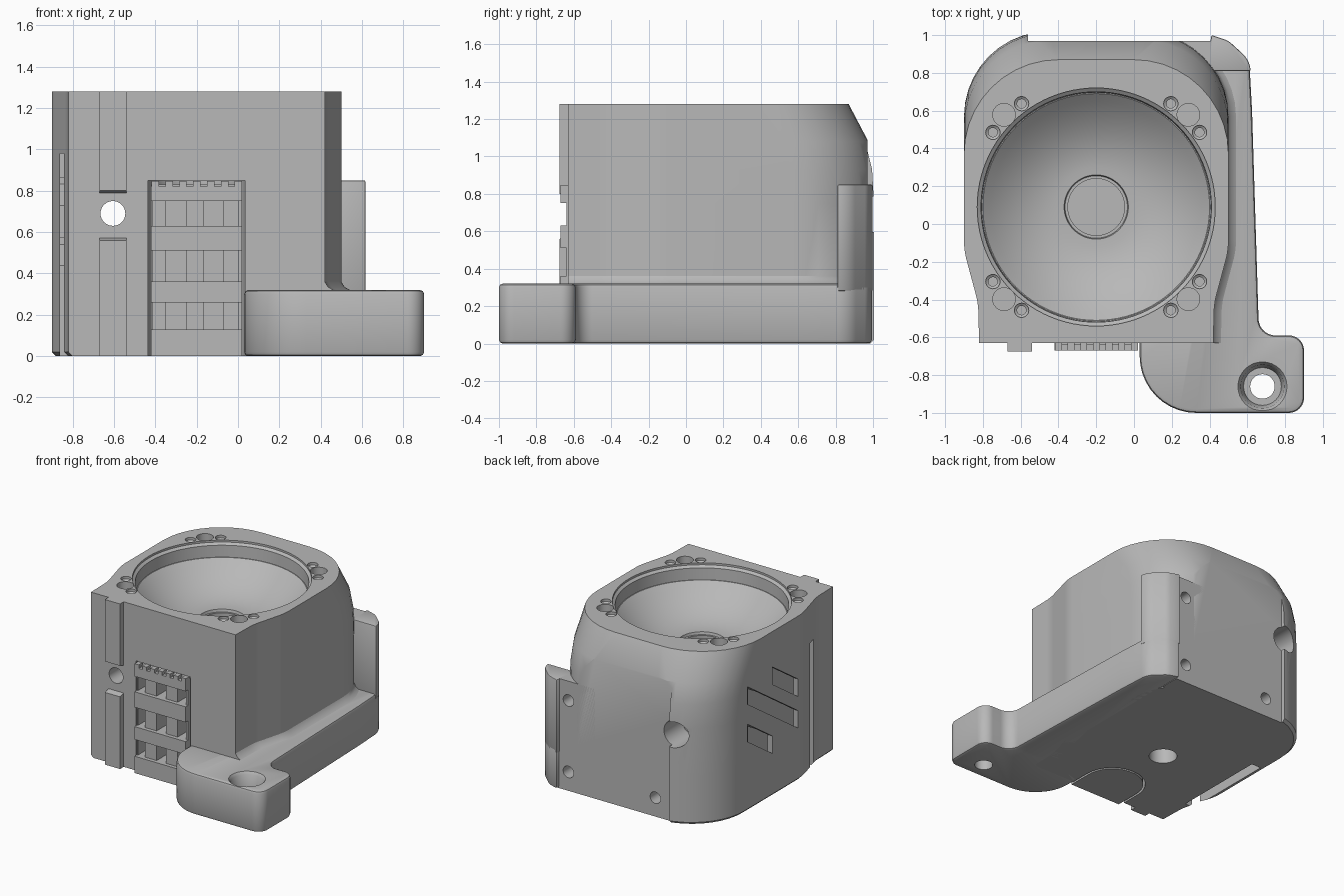
import bpy, bmesh, math
from mathutils import Vector

if "Cube" in bpy.data.objects:
    bpy.data.objects.remove(bpy.data.objects["Cube"])

grey = bpy.data.materials.new("light_grey")
grey.use_nodes = True
COL = (0.48, 0.48, 0.48, 1)
grey.diffuse_color = COL
grey.node_tree.nodes["Principled BSDF"].inputs["Base Color"].default_value = COL

CX, CY = -0.2, 0.09          # bowl axis
AXES = {"z": lambda u, v, w: (u, v, w),
        "x": lambda u, v, w: (w, u, v),
        "y": lambda u, v, w: (u, w, v)}


def round_poly(points, segs=10):
    """Closed outline from (x, y, corner radius) points."""
    out, n = [], len(points)
    for i, (x, y, r) in enumerate(points):
        p = Vector((x, y))
        if r == 0:
            out.append((x, y))
            continue
        a = (Vector(points[i - 1][:2]) - p).normalized()
        b = (Vector(points[(i + 1) % n][:2]) - p).normalized()
        half = a.angle(b) / 2
        c = p + (a + b).normalized() * (r / math.sin(half))
        t = r / math.tan(half)
        s, e = p + a * t - c, p + b * t - c
        a0 = math.atan2(s.y, s.x)
        turn = (math.atan2(e.y, e.x) - a0 + math.pi) % math.tau - math.pi
        for k in range(segs + 1):
            ang = a0 + turn * k / segs
            out.append((c.x + r * math.cos(ang), c.y + r * math.sin(ang)))
    return out


def loft(name, rings):
    """Solid skinned through rings that have equal point counts."""
    bm = bmesh.new()
    loops = [[bm.verts.new(p) for p in ring] for ring in rings]
    n = len(loops[0])
    for lo, hi in zip(loops, loops[1:]):
        for i in range(n):
            j = (i + 1) % n
            bm.faces.new((lo[i], lo[j], hi[j], hi[i]))
    bm.faces.new(loops[0])
    bm.faces.new(loops[-1])
    bmesh.ops.recalc_face_normals(bm, faces=bm.faces)
    me = bpy.data.meshes.new(name)
    bm.to_mesh(me)
    bm.free()
    me.materials.append(grey)
    ob = bpy.data.objects.new(name, me)
    bpy.context.collection.objects.link(ob)
    return ob


def prism(name, poly, lo, hi, axis="z"):
    f = AXES[axis]
    return loft(name, [[f(u, v, w) for u, v in poly] for w in (lo, hi)])


def box(name, x0, x1, y0, y1, z0, z1):
    return prism(name, [(x0, y0), (x1, y0), (x1, y1), (x0, y1)], z0, z1)


def lathe(name, u, v, profile, axis="z", n=32):
    """Round solid about an axis through (u, v); profile is (radius, height)."""
    f = AXES[axis]
    ring = [(math.cos(math.tau * k / n), math.sin(math.tau * k / n)) for k in range(n)]
    return loft(name, [[f(u + r * c, v + r * s, w) for c, s in ring] for r, w in profile])


def cyl(u, v, r, lo, hi, axis="z", n=32):
    return lathe("cutter", u, v, [(r, lo), (r, hi)], axis, n)


def apply(ob, kind, **settings):
    m = ob.modifiers.new(kind.lower(), kind)
    for k, val in settings.items():
        setattr(m, k, val)
    bpy.ops.object.select_all(action="DESELECT")
    bpy.context.view_layer.objects.active = ob
    ob.select_set(True)
    bpy.ops.object.modifier_apply(modifier=m.name)


def cut(ob, cutters):
    for c in cutters:
        apply(ob, "BOOLEAN", operation="DIFFERENCE", solver="EXACT", object=c)
        bpy.data.objects.remove(c)


def bevel(ob, width, segs=2):
    apply(ob, "BEVEL", width=width, segments=segs, limit_method="ANGLE",
          angle_limit=math.radians(50))


# Main housing: lofted outline with leaning back and a cove above the base
def body_ring(z, back, radius, inset=0.0, cove=0.0):
    l, r, f = -0.9 + inset, 0.5 - inset, -0.63
    ring = round_poly([(l + 0.08, f, 0), (r - 0.08, f, 0), (r - 0.075, -0.42, 0.4),
                       (r, -0.14, 0.4), (r, back, radius), (l, back, radius),
                       (l, -0.14, 0.4), (l + 0.075, -0.42, 0.4)])
    return [(x + cove * min(1, max(0, (x - 0.05) / 0.35)), y, z) for x, y in ring]


housing = loft("housing", [
    body_ring(0, 1.0, 0.43, 0.02), body_ring(0.02, 1.02, 0.45),
    body_ring(0.3, 1.02, 0.45), body_ring(0.32, 1.02, 0.45, 0, 0.04),
    body_ring(0.335, 1.02, 0.45, 0, 0.015), body_ring(0.36, 1.02, 0.45),
    body_ring(0.75, 1.02, 0.45), body_ring(0.93, 1.01, 0.45),
    body_ring(1.08, 0.975, 0.46), body_ring(1.28, 0.87, 0.5)])

# Bowl recess with rim step and centre pocket
steps = [0.6 - 0.43 * k / 10 for k in range(11)]
bowl = [(0.63, 1.4), (0.63, 1.265), (0.61, 1.25), (0.605, 1.16)]
bowl += [(r, 0.96 + 0.2 * ((r - 0.17) / 0.43) ** 2) for r in steps]
bowl += [(0.165, 0.94), (0.15, 0.94), (0.15, 0.86)]
cutters = [lathe("bowl_cutter", CX, CY, bowl, n=96)]

# Flat back panel, with screw holes
cutters.append(box("panel_cutter", -0.56, 1, 0.97, 1.2, -0.1, 1.4))
for x, z in ((0.33, 0.7), (0.33, 0.146), (-0.416, 0.146)):
    cutters.append(cyl(x, z, 0.045, 0.8, 1.2, "y"))

# Long cable hole, wider at the back
cutters.append(cyl(-0.605, 0.69, 0.06, -0.8, 1.2, "y"))
cutters.append(cyl(-0.59, 0.69, 0.1, 0.75, 1.2, "y"))

# Screw hole clusters around the bowl
for sx in (-1, 1):
    for sy in (-1, 1):
        cutters.append(cyl(CX + 0.488 * sx, CY + 0.488 * sy, 0.06, 1.18, 1.4))
        for dx, dy in ((0.395, 0.547), (0.547, 0.395)):
            cutters.append(lathe("cutter", CX + dx * sx, CY + dy * sy, [
                (0.038, 1.4), (0.038, 1.26), (0.024, 1.25), (0.024, 1.18)], n=20))

# Sloping side vents, open to a channel from below
for y0, y1, z in ((-0.09, 0.227, 0.655), (-0.09, 0.53, 0.41), (0.227, 0.53, 0.335)):
    rise = 0.68 * (y1 - y0)
    cutters.append(prism("vent_cutter", [(y0, z), (y1, z + rise), (y1, z + rise + 0.135),
                                         (y0, z + 0.135)], -1, -0.8, "x"))
cutters.append(box("channel_cutter", -0.86, -0.78, -0.36, 0.38, -0.1, 0.98))
cutters.append(cyl(-0.22, 0.06, 0.1, -0.1, 0.6))


# Round-ended front bay for the grille insert
def bay(r, front):
    return round_poly([(CX - r, front, 0), (CX + r, front, 0),
                       (CX + r, -0.48 + r, r * 0.99), (CX - r, -0.48 + r, r * 0.99)])


cutters.append(prism("bay_cutter", bay(0.235, -0.8), -0.1, 0.85))
cut(housing, cutters)

# Grille insert with rows of windows
grille = prism("grille_insert", bay(0.22, -0.64), 0, 0.83)
rows = ((0.13, 0.26), (0.36, 0.51), (0.63, 0.75))
cols = ((-0.41, -0.35), (-0.25, -0.17), (-0.07, 0.0))
cut(grille, [box("cutter", x0, x1, -0.8, -0.5, z0, z1) for x0, x1 in cols for z0, z1 in rows])
parts = [housing, grille]
for z0, z1 in ((0, 0.13), (0.26, 0.36), (0.51, 0.63), (0.75, 0.82)):
    parts.append(box("grille_band", CX - 0.22, CX + 0.22, -0.67, -0.635, z0, z1))
for k in range(7):
    x = CX - 0.2 + k * 0.067
    parts.append(box("grille_tooth", x - 0.018, x + 0.018, -0.67, -0.62, 0.82, 0.848))

# Front rails above and below the cable hole
for z0, z1, s0, s1 in ((0.8, 1.28, -0.02, 0), (0, 0.56, 0, 0.02)):
    parts.append(prism("front_rail", [(-0.675, z0), (-0.675, z1), (-0.6, z1 + s1), (-0.6, z0 + s0)],
                       -0.67, -0.54, "x"))

# Base foot along the side, with a countersunk mounting ear
base = prism("base_foot", round_poly([
    (0.41, 1.0, 0), (0.5, 0.97, 0.1), (0.61, 0.87, 0.14), (0.625, 0.6, 0), (0.662, -0.59, 0.09),
    (0.9, -0.59, 0.08), (0.9, -1.0, 0.08), (0.03, -1.0, 0.3), (0.03, -0.58, 0),
    (0.3, -0.5, 0), (0.41, 0, 0)][::-1]), 0, 0.32)
bevel(base, 0.02)
cut(base, [cyl(0.68, -0.86, 0.065, -0.1, 0.5),
           lathe("cutter", 0.68, -0.86, [(0.13, 0.4), (0.13, 0.32), (0.115, 0.3),
                                         (0.1, 0.2), (0.065, 0.2)])])
parts.append(base)

# Tall corner flange and the infill behind the flat panel
flange = prism("corner_flange", round_poly([
    (0.41, 1.0, 0), (0.5, 0.97, 0.1), (0.61, 0.87, 0.14), (0.618, 0.81, 0),
    (0.38, 0.81, 0)][::-1]), 0.28, 0.85)
bevel(flange, 0.015)
parts.append(flange)
parts.append(box("panel_infill", 0.1, 0.42, 0.82, 0.97, 0.0, 0.85))
cut(parts[-1], [cyl(0.33, z, 0.045, 0.7, 1.2, "y") for z in (0.7, 0.146)])

# Smooth the curved walls, keep edges sharp
for ob in parts:
    bpy.ops.object.select_all(action="DESELECT")
    bpy.context.view_layer.objects.active = ob
    ob.select_set(True)
    bpy.ops.object.shade_smooth_by_angle(angle=math.radians(30))
